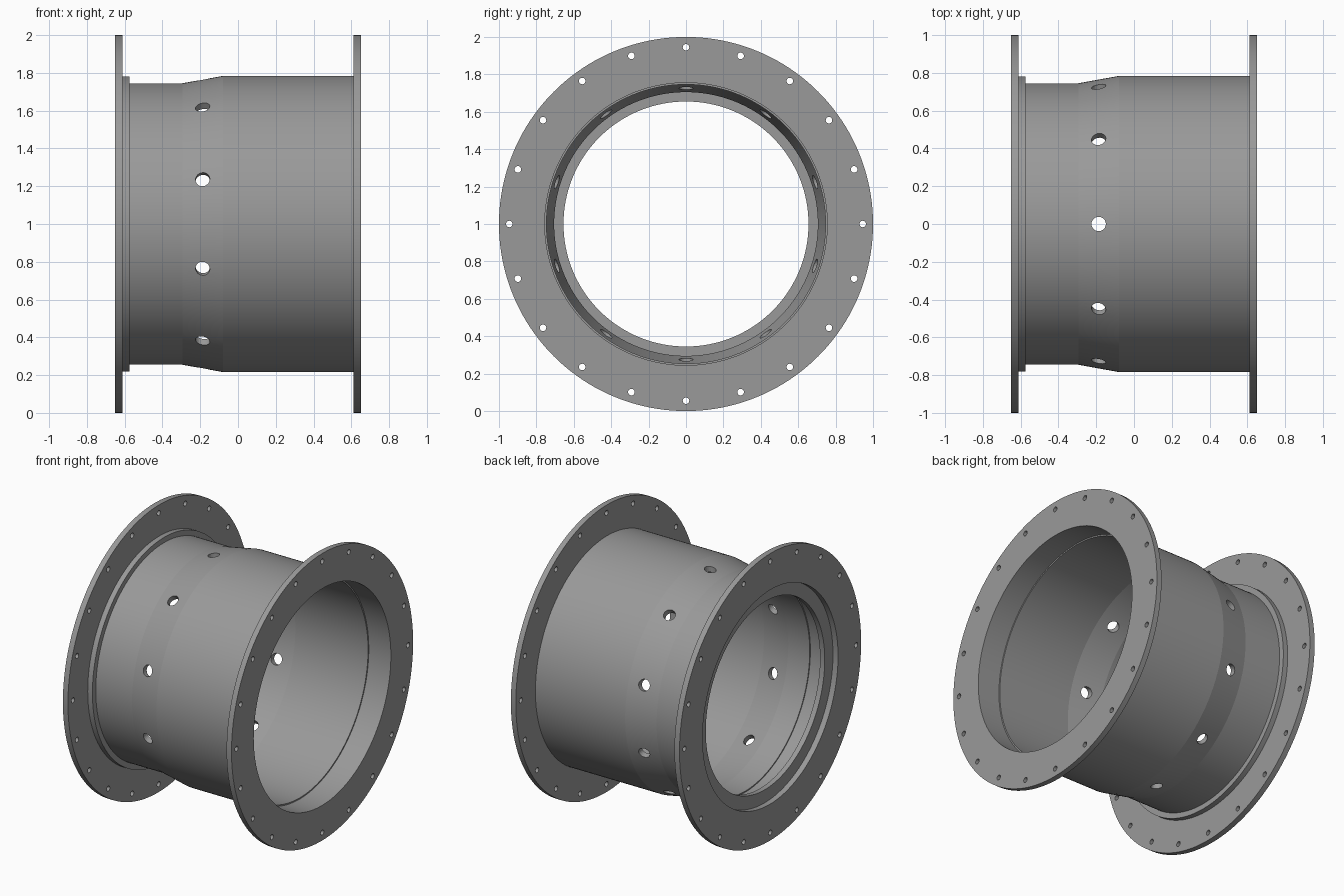
import bpy, bmesh, math
from mathutils import Matrix, Vector

if "Cube" in bpy.data.objects:
    bpy.data.objects.remove(bpy.data.objects["Cube"])

AXIS_Z = 1.0   # height of the pipe axis
SEG = 160

grey = bpy.data.materials.new("steel_grey")
grey.diffuse_color = (0.32, 0.32, 0.32, 1)
grey.use_nodes = True
grey.node_tree.nodes["Principled BSDF"].inputs["Base Color"].default_value = grey.diffuse_color


def new_object(name, bm):
    bmesh.ops.recalc_face_normals(bm, faces=bm.faces)
    mesh = bpy.data.meshes.new(name)
    bm.to_mesh(mesh)
    bm.free()
    obj = bpy.data.objects.new(name, mesh)
    bpy.context.collection.objects.link(obj)
    obj.location.z = AXIS_Z
    mesh.materials.append(grey)
    return obj


def revolve(name, profile):
    """Spin a closed (x, radius) profile around the x axis."""
    bm = bmesh.new()
    verts = [bm.verts.new((x, 0, r)) for x, r in profile]
    edges = [bm.edges.new((verts[i - 1], verts[i])) for i in range(len(verts))]
    bmesh.ops.spin(bm, geom=verts + edges, cent=(0, 0, 0), axis=(1, 0, 0),
                   angle=2 * math.pi, steps=SEG, use_merge=True)
    bmesh.ops.remove_doubles(bm, verts=bm.verts, dist=1e-5)
    return new_object(name, bm)


def drill(target, cutters):
    """Cut cylinders, each given as (centre, direction, radius, length)."""
    bm = bmesh.new()
    for centre, direction, radius, length in cutters:
        turn = Vector((0, 0, 1)).rotation_difference(direction).to_matrix().to_4x4()
        bmesh.ops.create_cone(bm, cap_ends=True, segments=24, radius1=radius,
                              radius2=radius, depth=length,
                              matrix=Matrix.Translation(centre) @ turn)
    cutter = new_object(target.name + "_cutter", bm)
    cutter.hide_render = True
    cutter.hide_viewport = True
    mod = target.modifiers.new("holes", 'BOOLEAN')
    mod.operation = 'DIFFERENCE'
    mod.solver = 'EXACT'
    mod.object = cutter
    bpy.context.view_layer.update()
    graph = bpy.context.evaluated_depsgraph_get()
    mesh = bpy.data.meshes.new_from_object(target.evaluated_get(graph))
    target.modifiers.clear()
    target.data = mesh
    bpy.data.objects.remove(cutter)


def radial(i, count):
    a = math.pi / 2 + 2 * math.pi * i / count
    return Vector((0, math.cos(a), math.sin(a)))


# Pipe body with inner lip, collar, tapered shoulder and shallow counterbores
body = revolve("pipe_body", [
    (-0.611, 0.655), (-0.611, 0.782), (-0.575, 0.782), (-0.575, 0.745),
    (-0.295, 0.745), (-0.08, 0.784), (0.612, 0.784), (0.612, 0.755),
    (0.48, 0.755), (0.48, 0.746), (-0.08, 0.746), (-0.295, 0.705),
    (-0.46, 0.705), (-0.46, 0.713), (-0.575, 0.713), (-0.575, 0.655)])
# Ten radial ports through the tapered shoulder
drill(body, [(radial(i, 10) * 0.745 + Vector((-0.187, 0, 0)), radial(i, 10), 0.038, 0.2)
             for i in range(10)])

# End flanges, each with twenty bolt holes
flanges = []
for name, x0, x1, bore in (("left_flange", -0.65, -0.611, 0.746),
                           ("right_flange", 0.612, 0.65, 0.755)):
    flange = revolve(name, [(x0, bore), (x0, 1.0), (x1, 1.0), (x1, bore)])
    drill(flange, [(radial(i, 20) * 0.945 + Vector(((x0 + x1) / 2, 0, 0)),
                    Vector((1, 0, 0)), 0.0175, 0.2) for i in range(20)])
    flanges.append(flange)

# Smooth round surfaces, sharp rims
bpy.ops.object.select_all(action='DESELECT')
for obj in [body] + flanges:
    obj.select_set(True)
bpy.context.view_layer.objects.active = body
bpy.ops.object.shade_smooth_by_angle(angle=math.radians(8))
